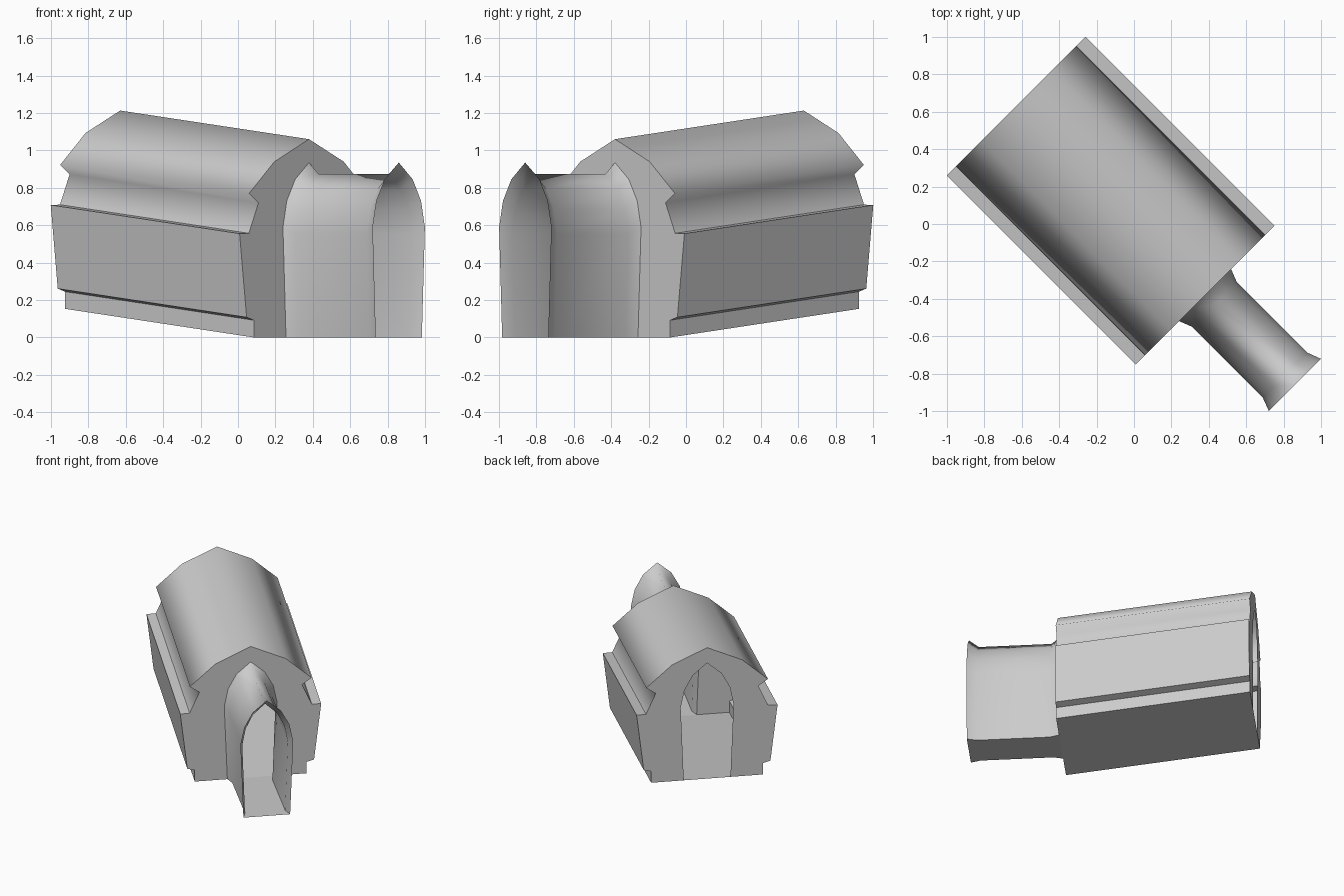
import bpy, bmesh
from math import radians
from mathutils import Matrix

cube = bpy.data.objects.get("Cube")
if cube:
    bpy.data.objects.remove(cube, do_unlink=True)

grey = bpy.data.materials.new("plain grey")
grey.use_nodes = True
grey.diffuse_color = (0.6, 0.6, 0.6, 1)
grey.node_tree.nodes["Principled BSDF"].inputs["Base Color"].default_value = (0.6, 0.6, 0.6, 1)

# Half outlines from the ridge down to the ground: (half width, height)
HALL = [(0, 1.06), (0.262, 0.94), (0.453, 0.77), (0.382, 0.72), (0.455, 0.557),
        (0.525, 0.555), (0.472, 0.108), (0.417, 0.092), (0.417, 0)]
ARCH = [(0, 0.935), (0.105, 0.845), (0.168, 0.73), (0.197, 0.59), (0.174, 0)]
FRONT, BACK, MOUTH, RISE = 0.537, -0.891, 1.216, 0.153
TURN = Matrix.Rotation(radians(-45), 4, 'Z')


def outline(half):
    """Mirror a half outline into one running from left foot to right foot."""
    return [(-w, z) for w, z in reversed(half[1:])] + half


def ring(bm, points, u, lift=0, wide=1, tall=1):
    return [bm.verts.new((u, w * wide, z * tall + lift)) for w, z in points]


def skin(bm, a, b, sharp):
    """Join two rings with smooth faces, marking the lengthwise creases."""
    n = len(a)
    for i in range(n):
        j = (i + 1) % n
        bm.faces.new((a[i], a[j], b[j], b[i])).smooth = True
    for i in sharp:
        bm.edges.get((a[i], b[i])).smooth = False


def finish(bm, name):
    bmesh.ops.recalc_face_normals(bm, faces=bm.faces)
    mesh = bpy.data.meshes.new(name)
    bm.to_mesh(mesh)
    bm.free()
    mesh.transform(TURN)
    mesh.materials.append(grey)
    obj = bpy.data.objects.new(name, mesh)
    bpy.context.collection.objects.link(obj)


# Hollow hall: sloping shell with a floor and an arched opening in each end wall
bm = bmesh.new()
hall = outline(HALL)
ends = [ring(bm, hall, FRONT), ring(bm, hall, BACK, RISE)]
last = len(hall) - 1
creases = [k for i in range(5) for k in (i, last - i)]
skin(bm, ends[0], ends[1], creases)
for end, u, lift in zip(ends, (FRONT, BACK), (0, RISE)):
    hole = ring(bm, outline(ARCH), u, lift)
    wall = bm.faces.new(end + hole[::-1])
    for edge in wall.edges:
        edge.smooth = False
finish(bm, "hall")

# Thin entrance passage, flared where it meets the hall and at its mouth
bm = bmesh.new()
arch = outline(ARCH)
stations = [(FRONT, 1, 1), (0.607, 0.86, 0.936), (1.143, 0.86, 0.936), (MOUTH, 1, 1)]
rings = [ring(bm, arch, u, 0, wide, tall) for u, wide, tall in stations]
for a, b in zip(rings, rings[1:]):
    skin(bm, a, b, (0, len(arch) - 1))
finish(bm, "entrance_passage")
